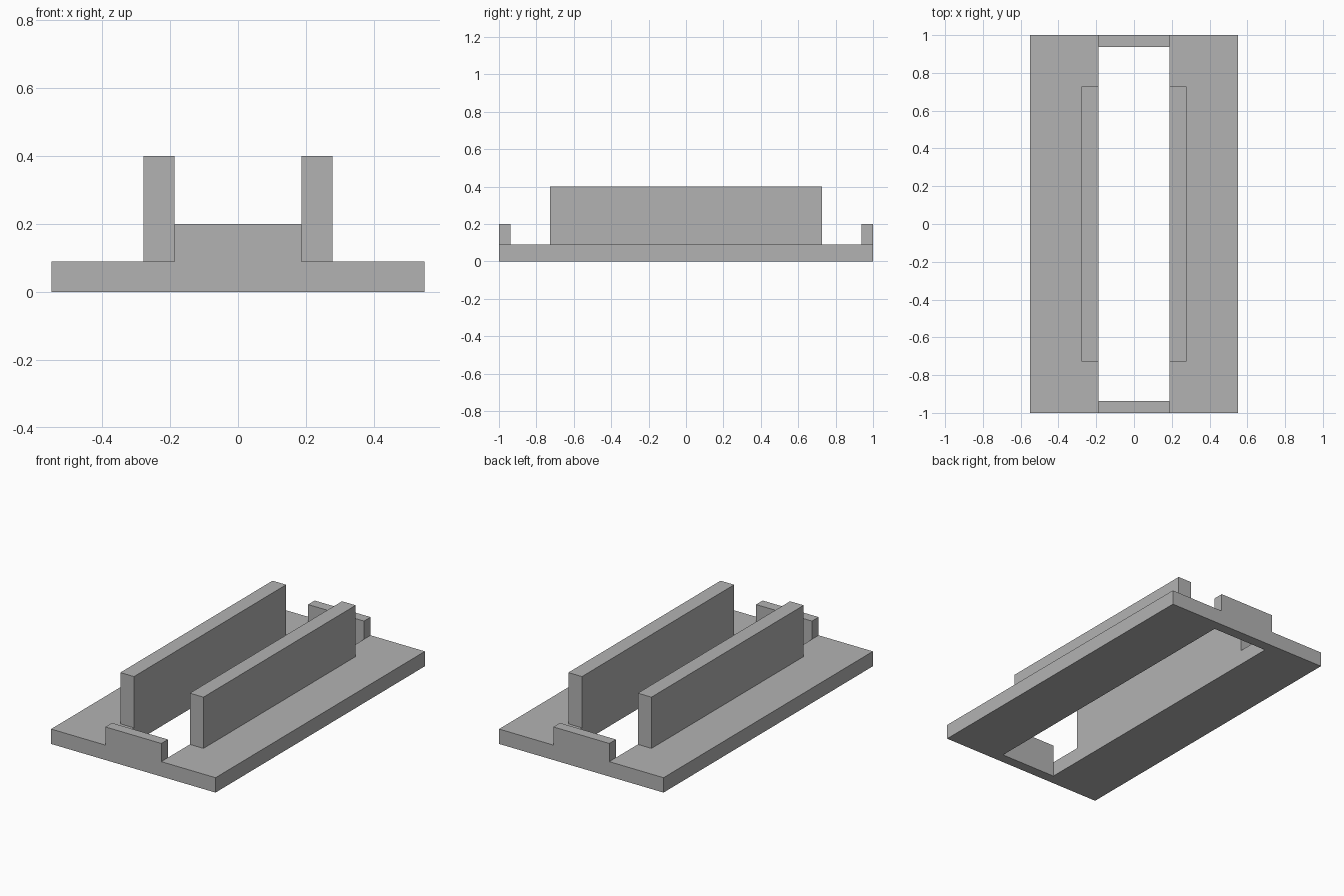
import bpy
import bmesh

cube = bpy.data.objects.get("Cube")
if cube:
    bpy.data.objects.remove(cube, do_unlink=True)

# Main dimensions
HALF_W, HALF_L = 0.55, 1.0
SLOT_W, SLOT_L = 0.187, 0.937
BASE_H, TAB_H, WALL_H = 0.09, 0.2, 0.4
WALL_OUT, WALL_L = 0.278, 0.727

grey = bpy.data.materials.new("plain grey")
grey.use_nodes = True
colour = (0.45, 0.45, 0.45, 1)
grey.diffuse_color = colour
grey.node_tree.nodes["Principled BSDF"].inputs["Base Color"].default_value = colour


def add_object(name, bm):
    bmesh.ops.recalc_face_normals(bm, faces=bm.faces[:])
    mesh = bpy.data.meshes.new(name)
    bm.to_mesh(mesh)
    bm.free()
    mesh.materials.append(grey)
    obj = bpy.data.objects.new(name, mesh)
    bpy.context.collection.objects.link(obj)
    return obj


def add_box(name, low, high):
    bm = bmesh.new()
    bmesh.ops.create_cube(bm, size=1)
    for v in bm.verts:
        v.co = [h if c > 0 else l for c, l, h in zip(v.co, low, high)]
    return add_object(name, bm)


# Base plate with a long slot: a flat ring of four faces, extruded upward
bm = bmesh.new()
corners = ((-1, -1), (1, -1), (1, 1), (-1, 1))
outer = [bm.verts.new((x * HALF_W, y * HALF_L, 0)) for x, y in corners]
inner = [bm.verts.new((x * SLOT_W, y * SLOT_L, 0)) for x, y in corners]
ring = []
for i in range(4):
    j = (i + 1) % 4
    ring.append(bm.faces.new((outer[i], outer[j], inner[j], inner[i])))
top = bmesh.ops.extrude_face_region(bm, geom=ring, use_keep_orig=True)["geom"]
bmesh.ops.translate(bm, vec=(0, 0, BASE_H),
                    verts=[g for g in top if isinstance(g, bmesh.types.BMVert)])
add_object("base_plate", bm)

# Tall side walls along the slot
for name, x0, x1 in (("left_wall", SLOT_W, WALL_OUT), ("right_wall", -WALL_OUT, -SLOT_W)):
    add_box(name, (x0, -WALL_L, BASE_H), (x1, WALL_L, WALL_H))

# Low end stops closing the slot
for name, y0, y1 in (("front_stop", -HALF_L, -SLOT_L), ("back_stop", SLOT_L, HALF_L)):
    add_box(name, (-SLOT_W, y0, BASE_H), (SLOT_W, y1, TAB_H))
